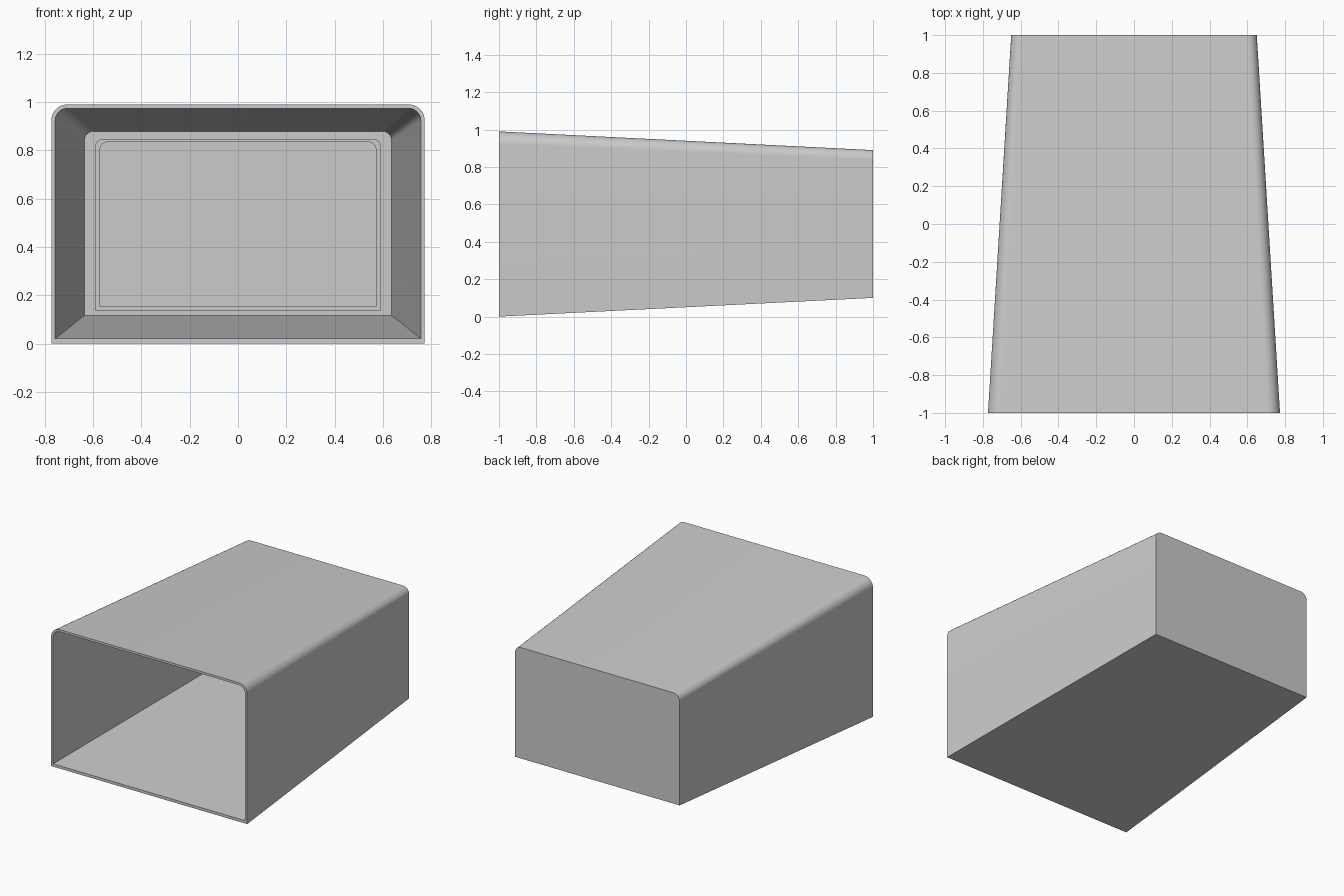
import bpy, bmesh
from math import sin, cos, pi, radians

if "Cube" in bpy.data.objects:
    bpy.data.objects.remove(bpy.data.objects["Cube"])

SEGMENTS = 10


def arch(w, z0, z1, r, y):
    """Closed outline at depth y: square bottom corners, rounded top corners."""
    pts = [(-w, y, z0), (w, y, z0)]
    for cx, start in ((w - r, 0), (-w + r, pi / 2)):
        for i in range(SEGMENTS + 1):
            a = start + pi / 2 * i / SEGMENTS
            pts.append((cx + r * cos(a), y, z1 - r + r * sin(a)))
    return pts


def loft(name, outlines, closed=False):
    """Skin matching outlines; cap the ends, or join last to first."""
    bm = bmesh.new()
    rings = [[bm.verts.new(p) for p in o] for o in outlines]
    pairs = list(zip(rings, rings[1:]))
    if closed:
        pairs.append((rings[-1], rings[0]))
    else:
        bm.faces.new(rings[0])
        bm.faces.new(rings[-1])
    for a, b in pairs:
        n = len(a)
        for i in range(n):
            j = (i + 1) % n
            bm.faces.new((a[i], a[j], b[j], b[i]))
    bmesh.ops.recalc_face_normals(bm, faces=bm.faces)
    mesh = bpy.data.meshes.new(name)
    bm.to_mesh(mesh)
    bm.free()
    obj = bpy.data.objects.new(name, mesh)
    bpy.context.collection.objects.link(obj)
    bpy.ops.object.select_all(action='DESELECT')
    obj.select_set(True)
    bpy.context.view_layer.objects.active = obj
    bpy.ops.object.shade_smooth_by_angle(angle=radians(30))
    return obj


# Tapered thin-walled housing, open at the front
loft("housing", [
    arch(0.650, 0.100, 0.890, 0.050, 1.00),
    arch(0.773, 0.000, 0.990, 0.066, -1.00),
    arch(0.757, 0.020, 0.974, 0.052, -1.00),
    arch(0.636, 0.116, 0.878, 0.036, 0.98),
])

# Slim raised border on the inner back wall
loft("back_panel_border", [
    arch(0.593, 0.136, 0.848, 0.036, 0.982),
    arch(0.593, 0.136, 0.848, 0.036, 0.972),
    arch(0.571, 0.154, 0.834, 0.030, 0.972),
    arch(0.571, 0.154, 0.834, 0.030, 0.982),
], closed=True)
